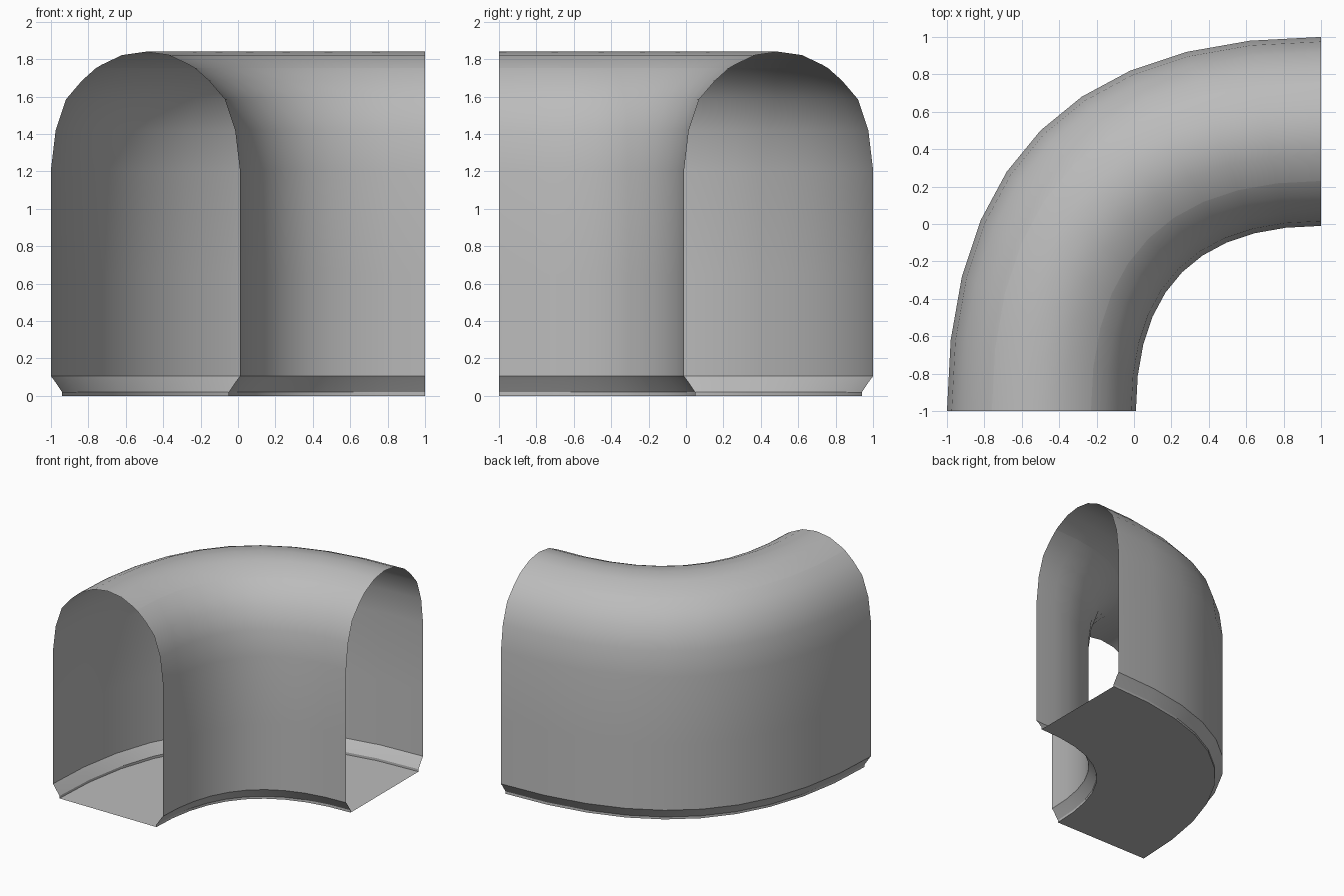
import bpy
import bmesh

old = bpy.data.objects.get("Cube")
if old:
    bpy.data.objects.remove(old, do_unlink=True)

STEPS = 10        # divisions along the bend
HANDLE = 2 / 3    # fullness of the bend
MIDDLE = 1.495    # radius of the tunnel centre line

grey = bpy.data.materials.new("plain grey")
grey.use_nodes = True
grey.diffuse_color = (0.5, 0.5, 0.5, 1)
bsdf = grey.node_tree.nodes["Principled BSDF"]
bsdf.inputs["Base Color"].default_value = (0.5, 0.5, 0.5, 1)
bsdf.inputs["Roughness"].default_value = 0.8


def bend(t):
    """Quarter turn drawn by a cubic curve with full shoulders."""
    b0, b1, b2, b3 = (1 - t) ** 3, 3 * t * (1 - t) ** 2, 3 * t * t * (1 - t), t ** 3
    return b0 + b1 + HANDLE * b2, HANDLE * b1 + b2 + b3


def sweep(name, profile):
    """Carry a cross-section of (offset, height) points round the corner."""
    bm = bmesh.new()
    rows = []
    for i in range(STEPS + 1):
        u, v = bend(i / STEPS)
        rows.append([bm.verts.new((1 - (MIDDLE + d) * u, -1 + (MIDDLE + d) * v, z))
                     for d, z in profile])
    for a, b in zip(rows, rows[1:]):
        for j in range(len(profile) - 1):
            bm.faces.new((a[j], a[j + 1], b[j + 1], b[j]))
    mesh = bpy.data.meshes.new(name)
    bm.to_mesh(mesh)
    bm.free()
    mesh.materials.append(grey)
    obj = bpy.data.objects.new(name, mesh)
    bpy.context.collection.objects.link(obj)
    bpy.ops.object.select_all(action='DESELECT')
    bpy.context.view_layer.objects.active = obj
    obj.select_set(True)
    bpy.ops.object.shade_smooth_by_angle(angle=0.55)
    return obj


def mirrored(points):
    """The same section on the inner side, running the other way."""
    return [(-d, z) for d, z in reversed(points)]


# Cross-sections of the outer half, from the bottom up
skirt = [(0.445, 0), (0.445, 0.02), (0.488, 0.083), (0.505, 0.105)]
wall = [(0.505, 0.105), (0.505, 0.65), (0.505, 1.21), (0.48, 1.42),
        (0.425, 1.585), (0.34, 1.685), (0.265, 1.752), (0.235, 1.77)]
roof_half = [(0.265, 1.752), (0.235, 1.77), (0.125, 1.822), (0, 1.84)]

# Roof strip lapping over both walls
sweep("roof", roof_half + mirrored(roof_half)[1:])

# Walls and sloping skirts on both sides of the bend
for part, section in (("wall", wall), ("skirt", skirt)):
    sweep("outer_" + part, section)
    sweep("inner_" + part, mirrored(section))

# Flat floor
sweep("floor", [(-0.445, 0), (0.445, 0)])
